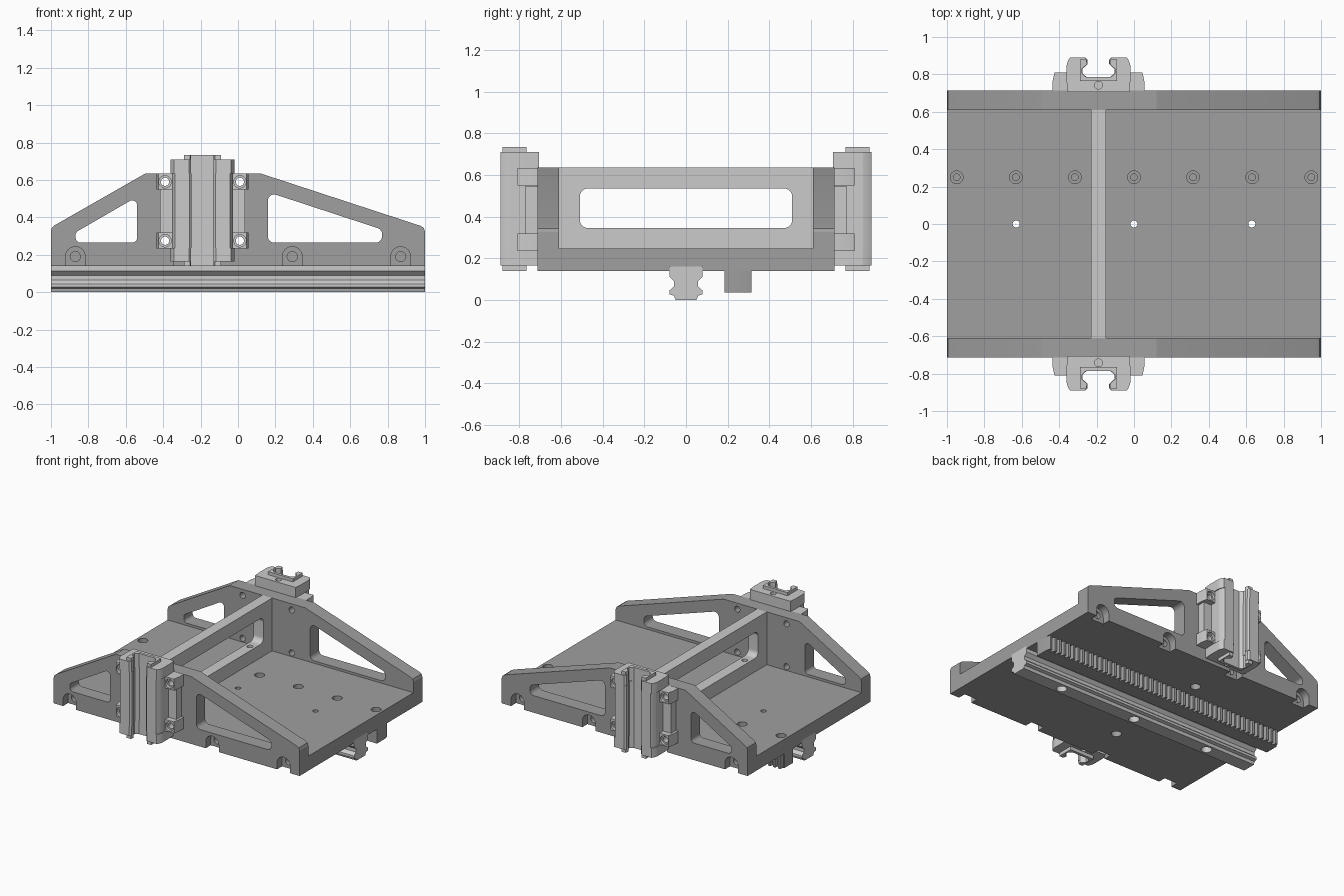
import bpy, bmesh, math
from mathutils import Vector

if "Cube" in bpy.data.objects:
    bpy.data.objects.remove(bpy.data.objects["Cube"])

CX = -0.19   # centre line of the upright web and both bearing blocks
dark = bpy.data.materials.new("dark_grey")
dark.diffuse_color = (0.35, 0.35, 0.35, 1)
dark.use_nodes = True
dark.node_tree.nodes["Principled BSDF"].inputs["Base Color"].default_value = dark.diffuse_color


def prism(name, pts, axis, a, b, mat=None):
    """Extrude a 2D outline from a to b along an axis."""
    place = {'x': lambda p, q, t: (t, p, q),
             'y': lambda p, q, t: (p, t, q),
             'z': lambda p, q, t: (p, q, t)}[axis]
    bm = bmesh.new()
    lo = [bm.verts.new(place(p, q, a)) for p, q in pts]
    hi = [bm.verts.new(place(p, q, b)) for p, q in pts]
    bm.faces.new(lo)
    bm.faces.new(hi)
    n = len(pts)
    for i in range(n):
        j = (i + 1) % n
        bm.faces.new((lo[i], lo[j], hi[j], hi[i]))
    bmesh.ops.recalc_face_normals(bm, faces=bm.faces)
    me = bpy.data.meshes.new(name)
    bm.to_mesh(me)
    bm.free()
    if mat:
        me.materials.append(mat)
    ob = bpy.data.objects.new(name, me)
    bpy.context.collection.objects.link(ob)
    return ob


def rect(x0, x1, y0, y1):
    return [(x0, y0), (x1, y0), (x1, y1), (x0, y1)]


def circle(x, y, r, n=24):
    return [(x + r * math.cos(2 * math.pi * i / n), y + r * math.sin(2 * math.pi * i / n)) for i in range(n)]


def rounded(pts, r, n=11):
    """Fillet every corner of an outline."""
    out = []
    for i, c in enumerate(pts):
        c = Vector(c)
        d0 = (Vector(pts[i - 1]) - c).normalized()
        d1 = (Vector(pts[(i + 1) % len(pts)]) - c).normalized()
        half = d0.angle(d1) / 2
        t = r / math.tan(half)
        centre = c + (d0 + d1).normalized() * r / math.sin(half)
        p0, p1 = c + d0 * t, c + d1 * t
        for k in range(n + 1):
            v = p0.lerp(p1, k / n) - centre
            out.append(tuple(centre + v.normalized() * r))
    return out


def cut(ob, *cutters):
    """Subtract (outline, axis, a, b) prisms."""
    bpy.context.view_layer.objects.active = ob
    for c in cutters:
        tool = prism("cutter", *c, ob.active_material)
        tool.hide_render = True
        m = ob.modifiers.new("cut", 'BOOLEAN')
        m.operation, m.solver, m.object = 'DIFFERENCE', 'EXACT', tool
        bpy.ops.object.modifier_apply(modifier=m.name)
        bpy.data.objects.remove(tool)


# Base plate with rail groove, counterbored rack holes, rail holes and web holes
base = prism("base_plate", rect(-1, 1, -0.61, 0.61), 'z', 0.14, 0.247, dark)
cut(base, (rect(-0.08, 0.08, 0.1, 0.16), 'x', -1.1, 1.1))
for i in range(-3, 4):
    x = i * 0.316
    cut(base, (circle(x, 0.25, 0.034), 'z', 0.19, 0.3), (circle(x, 0.25, 0.018), 'z', 0.1, 0.3))
for x in (-0.63, 0, 0.63):
    cut(base, (circle(x, 0, 0.019), 'z', 0.1, 0.3))
for y in (-0.41, 0.41):
    cut(base, (circle(CX, y, 0.035), 'z', 0.1, 0.2))

# Guide rail under the plate
half = [(0.05, 0), (0.058, 0.02), (0.08, 0.027), (0.08, 0.045), (0.057, 0.065),
        (0.057, 0.09), (0.08, 0.112), (0.08, 0.155), (0.075, 0.16)]
rail = prism("guide_rail", half + [(-y, z) for y, z in reversed(half)], 'x', -1, 1)
for x in (-0.63, 0, 0.63):
    cut(rail, (circle(x, 0, 0.036), 'z', -0.1, 0.06), (circle(x, 0, 0.019), 'z', -0.1, 0.3))

# Toothed rack, teeth facing +y
teeth, n = [], 50
for i in range(n):
    x, p = -1 + i * 2 / n, 2 / n
    teeth += [(x, 0.285), (x + 0.2 * p, 0.285), (x + 0.4 * p, 0.315), (x + 0.8 * p, 0.315)]
prism("gear_rack", [(-1, 0.185), (1, 0.185), (1, 0.285)] + teeth[::-1], 'z', 0.035, 0.14, dark)

# Upright web between the side plates
web = prism("cross_web", rect(-0.61, 0.61, 0.247, 0.635), 'x', -0.23, -0.15)
cut(web, (rounded(rect(-0.51, 0.51, 0.345, 0.535), 0.04), 'x', -0.3, 0))
for y in (-0.41, 0.41):
    cut(web, (circle(CX, y, 0.02), 'z', 0.26, 0.4))

outline = [(-1, 0.14), (1, 0.14), (1, 0.325), (0.993, 0.344), (0.975, 0.355), (0.12, 0.635),
           (-0.495, 0.635), (-0.98, 0.358), (-0.995, 0.345), (-1, 0.325)]
window_short = rounded([(-0.54, 0.265), (-0.54, 0.51), (-0.868, 0.32), (-0.868, 0.265)], 0.026)
window_long = rounded([(0.16, 0.265), (0.77, 0.265), (0.77, 0.335), (0.16, 0.535)], 0.033)
bolts = [(CX + u, z) for u in (-0.2, 0.2) for z in (0.275, 0.59)]

# Bearing block section: (offset from centre, distance outward)
block = [(0.165, 0.705), (0.17, 0.76), (0.17, 0.85), (0.162, 0.875), (0.152, 0.89), (0.072, 0.89),
         (0.06, 0.878), (0.06, 0.855), (0.088, 0.83), (0.088, 0.805), (0.065, 0.785)]
seal = [(0.1, 0.765), (0.1, 0.88), (0.066, 0.88), (0.06, 0.855), (0.088, 0.83), (0.088, 0.805), (0.065, 0.785)]

for s, side in ((-1, "front"), (1, "back")):
    # Side plate with windows, bolt holes and bottom screw slots
    plate = prism(side + "_side_plate", outline, 'y', s * 0.61, s * 0.713, dark)
    cut(plate, (window_short, 'y', -1, 1), (window_long, 'y', -1, 1))
    for x, z in bolts:
        cut(plate, (circle(x, z, 0.022), 'y', -1, 1))
    for x in (-0.87, -0.29, 0.29, 0.87):
        arch = [(x - 0.053, 0.1), (x + 0.053, 0.1)] + [
            (x + 0.053 * math.cos(a * math.pi / 12), 0.19 + 0.053 * math.sin(a * math.pi / 12)) for a in range(13)]
        cut(plate, (arch, 'y', s * 0.655, s * 0.8), (circle(x, 0.19, 0.027), 'y', s * 0.625, s * 0.8))

    def section(half, k=1.0):
        full = half + [(-u, v) for u, v in reversed(half)]
        return [(CX + u * k, s * v) for u, v in full]

    # Bearing block: steel body, end caps, end seals
    prism(side + "_block_body", section(block, 0.96), 'z', 0.235, 0.635)
    for a, b, end in ((0.165, 0.235, "lower"), (0.635, 0.71, "upper")):
        cap = prism(f"{side}_{end}_end_cap", section(block), 'z', a, b)
        port = (0.15, 0.185) if end == "lower" else (0.69, 0.72)
        cut(cap, (circle(CX, s * 0.742, 0.021), 'z', *port))
    prism(side + "_lower_seal", section(seal), 'z', 0.14, 0.165)
    prism(side + "_upper_seal", section(seal), 'z', 0.71, 0.733)

    # Mounting flanges: thin web with a thick bored pad at each bolt
    for u in (-1, 1):
        name = f"{side}_{'left' if u < 0 else 'right'}_flange"
        x0, x1 = CX + u * 0.14, CX + u * 0.228
        prism(name, rect(min(x0, x1), max(x0, x1), 0.318, 0.548), 'y', s * 0.705, s * 0.77)
        x1 = CX + u * 0.245
        for z, end in ((0.277, "lower"), (0.5915, "upper")):
            bx, bz = CX + u * 0.2, (0.275 if end == "lower" else 0.59)
            pad_section = [(x0, s * 0.697), (x1, s * 0.697), (x1, s * 0.765),
                           (CX + u * 0.235, s * 0.81), (x0, s * 0.81)]
            pad = prism(f"{name}_{end}_pad", pad_section, 'z', z - 0.0425, z + 0.0425)
            cut(pad, (circle(bx, bz, 0.033), 'y', s * 0.79, s * 0.9),
                (circle(bx, bz, 0.022), 'y', s * 0.6, s * 0.9))

# Soft shading on curved walls, crisp edges elsewhere
for ob in bpy.context.collection.objects:
    ob.select_set(True)
bpy.ops.object.shade_smooth_by_angle(angle=math.radians(16))
